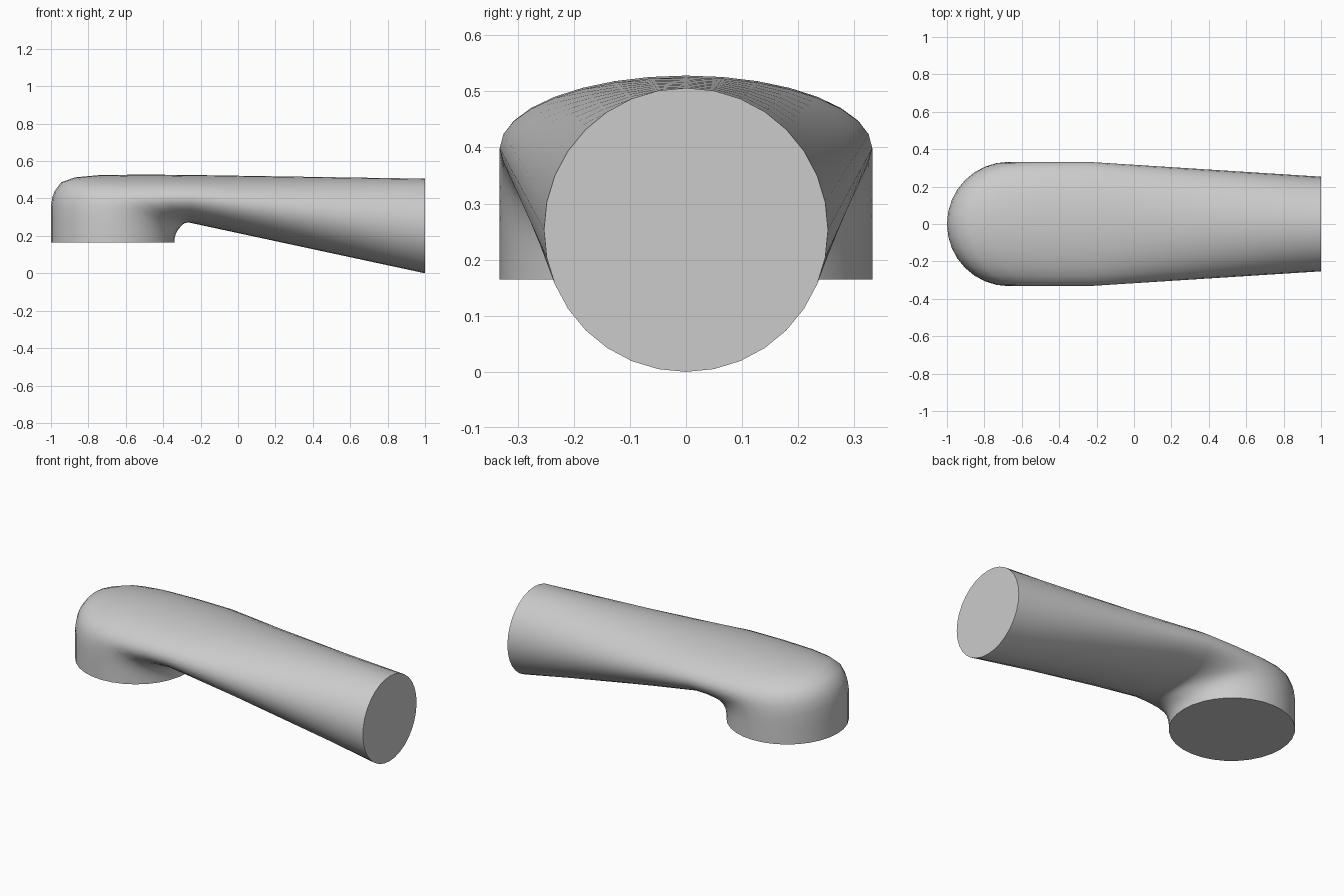
import bpy, bmesh, math
from mathutils import Vector

cube = bpy.data.objects.get("Cube")
if cube:
    bpy.data.objects.remove(cube, do_unlink=True)

SIDES = 32
BASE_HALF_WIDTH, END_RADIUS = 0.332, 0.253

# Elbow sections: inner x, z and outer x, z, fanning round the bend
elbow = [
    (-.34, .165, -1, .165), (-.34, .18, -1, .28), (-.337, .195, -1, .36),
    (-.333, .21, -.993, .405), (-.325, .225, -.98, .44), (-.318, .235, -.945, .487),
    (-.31, .245, -.87, .513), (-.30, .257, -.74, .525), (-.285, .268, -.5, .528),
    (-.265, .272, -.22, .525),
]
sections = [(Vector((a, 0, b)), Vector((c, 0, d)), BASE_HALF_WIDTH) for a, b, c, d in elbow]

# Straight tapering run from the bend to the round end
start_in, start_out, _ = sections[-1]
end_in, end_out = Vector((1, 0, 0)), Vector((1, 0, 2 * END_RADIUS))
STEPS = 8
for i in range(1, STEPS + 1):
    t = i / STEPS
    width = BASE_HALF_WIDTH + (END_RADIUS - BASE_HALF_WIDTH) * t
    sections.append((start_in.lerp(end_in, t), start_out.lerp(end_out, t), width))

# Loft elliptical rings through the sections
bm = bmesh.new()


def add_ring(inner, outer, half_width):
    centre, half = (inner + outer) / 2, (outer - inner) / 2
    angles = [math.tau * k / SIDES for k in range(SIDES)]
    return [bm.verts.new(centre + half * math.cos(a) + Vector((0, half_width * math.sin(a), 0)))
            for a in angles]


rings = [add_ring(*s) for s in sections]
for low, high in zip(rings, rings[1:]):
    for k in range(SIDES):
        n = (k + 1) % SIDES
        bm.faces.new((low[k], low[n], high[n], high[k]))

# Flat caps on both ends
bm.faces.new(rings[0])
bm.faces.new(rings[-1])
bmesh.ops.recalc_face_normals(bm, faces=bm.faces)

mesh = bpy.data.meshes.new("elbow_pipe")
bm.to_mesh(mesh)
bm.free()
pipe = bpy.data.objects.new("elbow_pipe", mesh)
bpy.context.collection.objects.link(pipe)

# Plain grey finish
grey = bpy.data.materials.new("light_grey")
grey.use_nodes = True
colour = (0.6, 0.6, 0.6, 1)
grey.diffuse_color = colour
grey.node_tree.nodes["Principled BSDF"].inputs["Base Color"].default_value = colour
mesh.materials.append(grey)

bpy.ops.object.select_all(action="DESELECT")
pipe.select_set(True)
bpy.context.view_layer.objects.active = pipe
bpy.ops.object.shade_smooth_by_angle(angle=math.radians(45))
